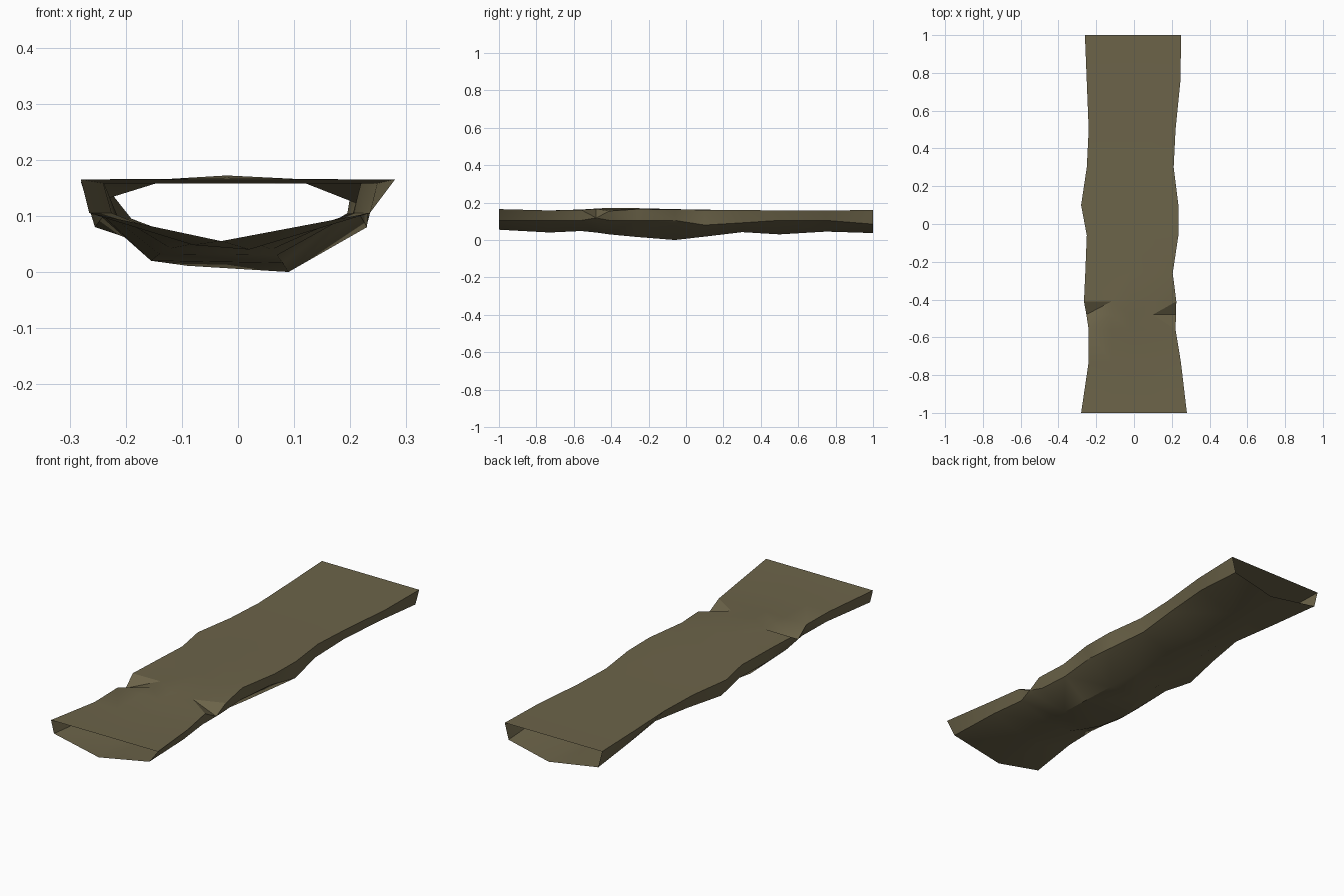
import bpy, bmesh

stone = bpy.data.materials.new("olive stone")
stone.diffuse_color = (0.15, 0.127, 0.067, 1)

# Top edge: y, left x, left z, right x, right z, crown z
TOP = [
    (-1.00, -.28, .165, .28, .165, .165),
    (-.73, -.24, .158, .248, .158, .158),
    (-.56, -.24, .161, .22, .161, .163),
    (-.48, -.252, .125, .222, .118, .168),   # chipped edges
    (-.41, -.265, .165, .224, .155, .172),
    (-.26, -.258, .165, .205, .165, .170),
    (-.06, -.25, .163, .235, .163, .165),
    (.10, -.28, .161, .235, .161, .162),
    (.30, -.25, .160, .21, .160, .160),
    (.50, -.24, .158, .22, .158, .158),
    (.75, -.25, .158, .245, .158, .158),
    (1.00, -.26, .160, .25, .160, .160),
]
# Underside: left x, z; bottom-left x, z; bottom-right x, z; right x, z
UNDER = [
    (-.265, .105, -.03, .055, -.03, .055, .235, .105),
    (-.225, .105, -.08, .048, .02, .040, .225, .105),
    (-.215, .100, -.08, .050, .04, .048, .205, .105),
    (-.225, .100, -.12, .042, .06, .040, .205, .105),
    (-.240, .100, -.14, .032, .07, .030, .205, .105),
    (-.245, .100, -.155, .020, .08, .016, .195, .105),
    (-.240, .100, -.09, .011, .09, .000, .215, .105),
    (-.255, .080, -.10, .028, .06, .018, .230, .080),
    (-.220, .090, -.10, .048, .05, .042, .195, .092),
    (-.190, .095, -.08, .036, .05, .030, .205, .105),
    (-.220, .090, -.06, .046, .05, .045, .225, .105),
    (-.240, .080, .02, .037, .02, .037, .230, .085),
]

# Rocky walkway: an open-ended shell lofted through the cross-sections
bm = bmesh.new()
rings = []
for (y, xl, zl, xr, zr, zc), u in zip(TOP, UNDER):
    ring = [(xl, zl), (-.12, min(zc, .166)), (-.02, zc), (.10, min(zc, .166)), (xr, zr),
            u[6:8], u[4:6], u[2:4], u[0:2]]
    rings.append([bm.verts.new((x, y, z)) for x, z in ring])
for a, b in zip(rings, rings[1:]):
    n = len(a)
    for i in range(n):
        j = (i + 1) % n
        bm.faces.new((a[i], a[j], b[j], b[i]))
bmesh.ops.remove_doubles(bm, verts=bm.verts[:], dist=.0005)
bmesh.ops.triangulate(bm, faces=bm.faces[:])
bmesh.ops.recalc_face_normals(bm, faces=bm.faces[:])
# The shell is open, so make sure the deck points upward
deck = max(bm.faces, key=lambda f: f.calc_center_median().z)
if deck.normal.z < 0:
    bmesh.ops.reverse_faces(bm, faces=bm.faces[:])

mesh = bpy.data.meshes.new("rock_walkway")
bm.to_mesh(mesh)
bm.free()
mesh.materials.append(stone)
walkway = bpy.data.objects.new("rock_walkway", mesh)
bpy.context.collection.objects.link(walkway)
bpy.context.view_layer.objects.active = walkway
walkway.select_set(True)
bpy.ops.object.shade_smooth_by_angle(angle=0.52)
